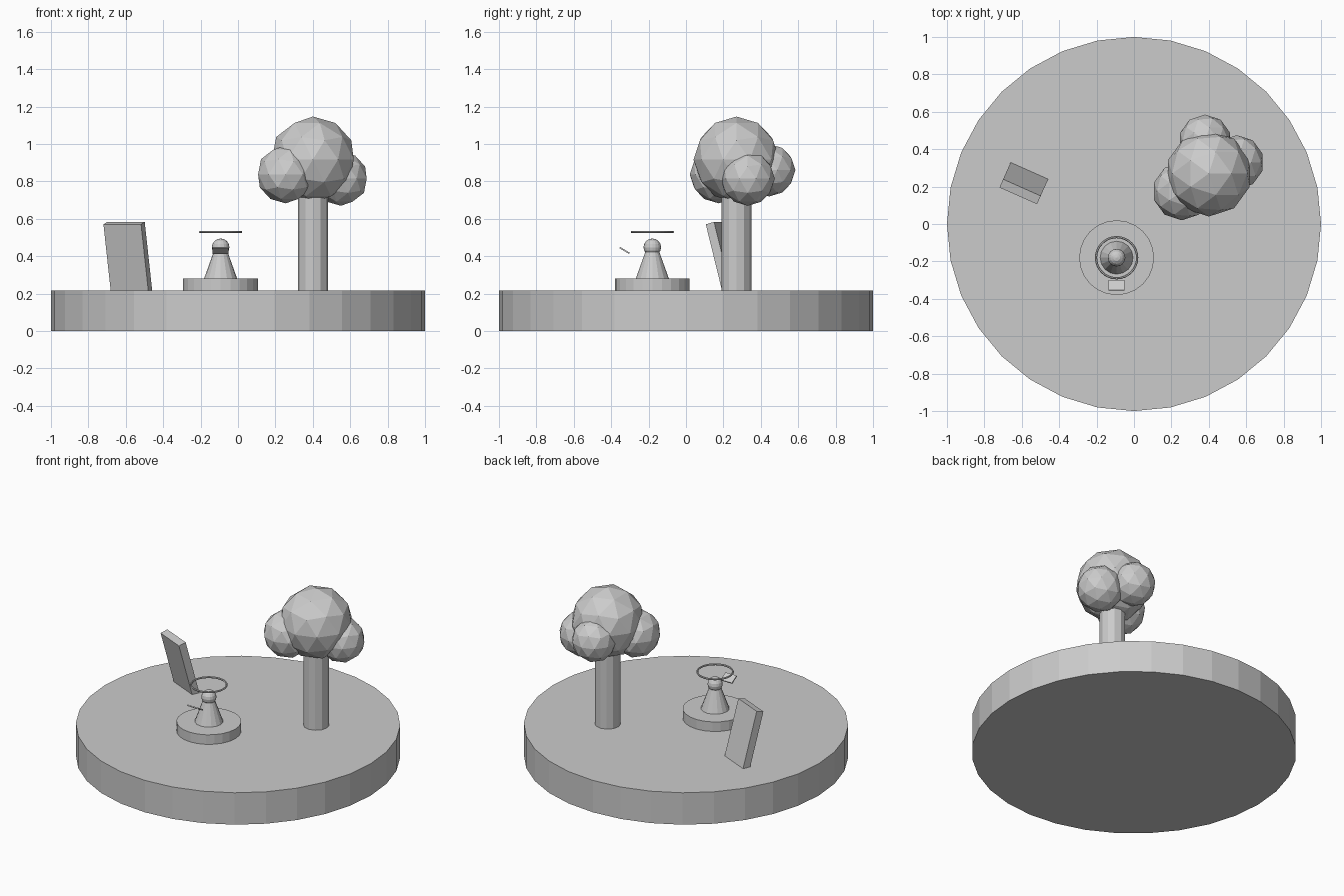
import bpy
from math import radians

cube = bpy.data.objects.get("Cube")
if cube:
    bpy.data.objects.remove(cube, do_unlink=True)

grey = bpy.data.materials.new("plain_grey")
grey.use_nodes = True
colour = (0.6, 0.6, 0.6, 1)
grey.diffuse_color = colour
grey.node_tree.nodes["Principled BSDF"].inputs["Base Color"].default_value = colour

mesh = bpy.ops.mesh


def finish(name):
    obj = bpy.context.object
    obj.name = name
    obj.data.materials.append(grey)
    return obj


def column(name, x, y, bottom, top, r1, r2, sides):
    mesh.primitive_cone_add(vertices=sides, radius1=r1, radius2=r2, depth=top - bottom,
                            location=(x, y, (bottom + top) / 2))
    return finish(name)


def box(name, size, location, rotation):
    mesh.primitive_cube_add(size=1, location=location, rotation=rotation)
    bpy.context.object.scale = size
    return finish(name)


GROUND = 0.217

# Round ground disc
column("ground", 0, 0, 0, GROUND, 1, 1, 32)

# Tree
column("tree_trunk", 0.4, 0.27, GROUND, 0.78, 0.08, 0.08, 12)
for name, r, place in (
    ("crown_main", 0.23, (0.4, 0.27, 0.917)),
    ("crown_front", 0.155, (0.255, 0.175, 0.838)),
    ("crown_side", 0.145, (0.55, 0.33, 0.815)),
    ("crown_back", 0.14, (0.38, 0.445, 0.86)),
):
    mesh.primitive_ico_sphere_add(subdivisions=2, radius=r, location=place)
    finish(name)

# Pedestal with the small figure
fx, fy = -0.093, -0.18
column("pedestal", fx, fy, GROUND, 0.282, 0.2, 0.2, 24)
column("figure_body", fx, fy, 0.282, 0.43, 0.088, 0.035, 16)
mesh.primitive_uv_sphere_add(segments=16, ring_count=8, radius=0.047, location=(fx, fy, 0.448))
finish("figure_head")
mesh.primitive_torus_add(major_segments=32, minor_segments=6, major_radius=0.11,
                         minor_radius=0.006, location=(fx, fy, 0.53))
finish("halo_ring")
box("floating_tablet", (0.084, 0.06, 0.008), (fx, -0.328, 0.431), (radians(-31), 0, 0))

# Leaning slab
box("leaning_slab", (0.22, 0.05, 0.4), (-0.588, 0.22, 0.384), (radians(15), 0, radians(-24)))
